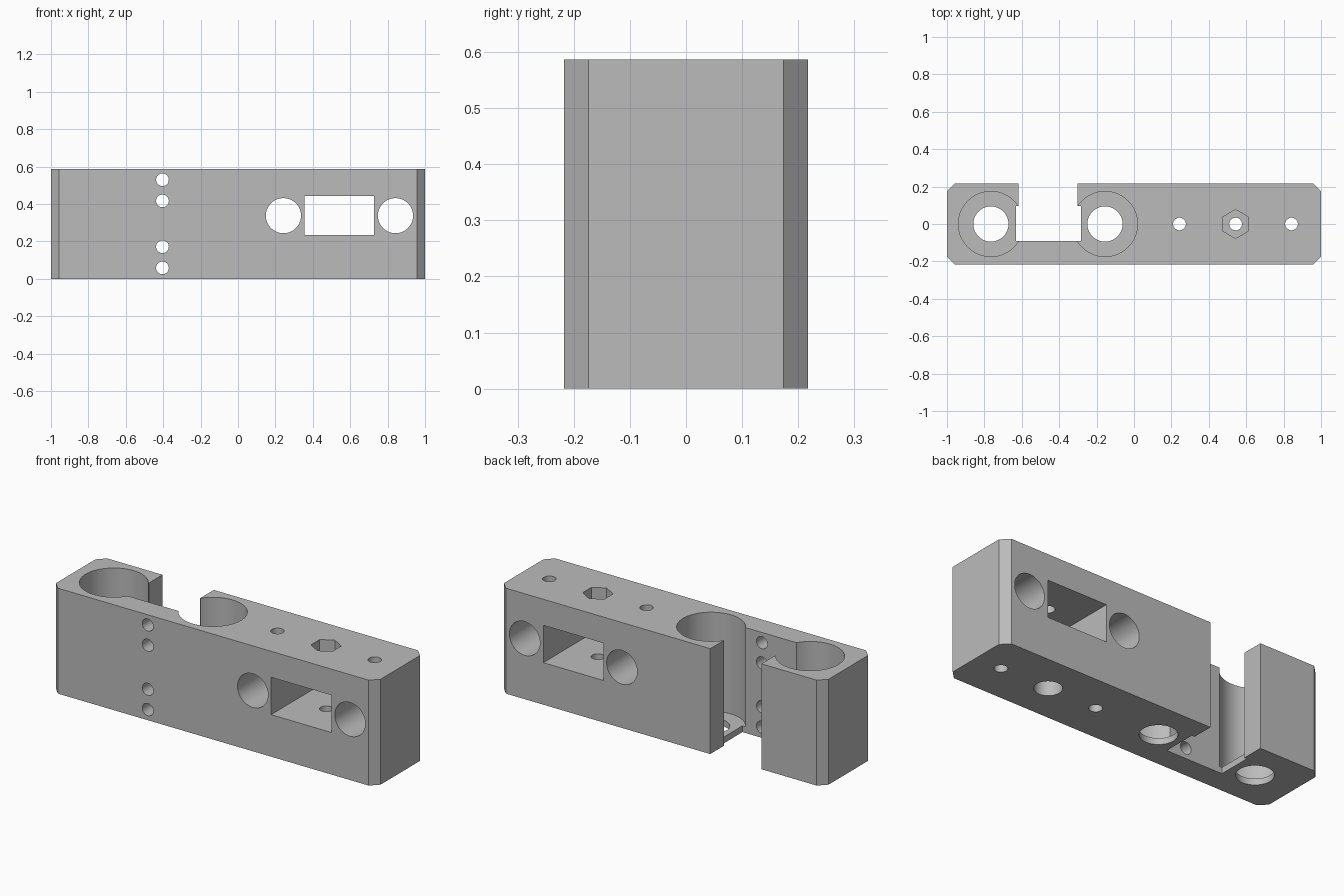
import bpy, bmesh, math
from mathutils import Matrix, Vector

cube = bpy.data.objects.get("Cube")
if cube:
    bpy.data.objects.remove(cube, do_unlink=True)

H, D = 0.587, 0.217          # block height, half depth
HOLE, BOLT = 0.094, 0.034    # large and small hole radii

grey = bpy.data.materials.new("plain grey")
grey.use_nodes = True
colour = (0.5, 0.5, 0.5, 1)
grey.diffuse_color = colour
grey.node_tree.nodes["Principled BSDF"].inputs["Base Color"].default_value = colour


def to_object(bm, name):
    bmesh.ops.recalc_face_normals(bm, faces=bm.faces)
    mesh = bpy.data.meshes.new(name)
    bm.to_mesh(mesh)
    bm.free()
    mesh.materials.append(grey)
    obj = bpy.data.objects.new(name, mesh)
    bpy.context.scene.collection.objects.link(obj)
    return obj


def box(name, low, high):
    bm = bmesh.new()
    bmesh.ops.create_cube(bm, size=1)
    low, high = Vector(low), Vector(high)
    bmesh.ops.scale(bm, vec=high - low, verts=bm.verts)
    bmesh.ops.translate(bm, vec=(low + high) / 2, verts=bm.verts)
    return to_object(bm, name)


def prism(name, start, end, radius, sides=64, spin=0):
    """Straight prism between two points along y or z."""
    start, end = Vector(start), Vector(end)
    axis = end - start
    turn = Matrix.Rotation(math.pi / 2, 4, 'X') if abs(axis.y) > abs(axis.z) else Matrix()
    bm = bmesh.new()
    bmesh.ops.create_cone(bm, cap_ends=True, segments=sides, radius1=radius,
                          radius2=radius, depth=axis.length)
    bm.transform(Matrix.Translation((start + end) / 2) @ turn @ Matrix.Rotation(spin, 4, 'Z'))
    return to_object(bm, name)


def cut(cutter):
    """Subtract a cutter from the block and discard it."""
    mod = block.modifiers.new("cut", 'BOOLEAN')
    mod.operation, mod.solver, mod.object = 'DIFFERENCE', 'EXACT', cutter
    bpy.context.view_layer.objects.active = block
    bpy.ops.object.modifier_apply(modifier=mod.name)
    bpy.data.objects.remove(cutter, do_unlink=True)


def hex_spin(axis_point):
    """Turn that puts a hexagon corner on the wanted local axis."""
    return math.atan2(axis_point[1], axis_point[0])


# Main block with chamfered upright corners
bm = bmesh.new()
bmesh.ops.create_cube(bm, size=1)
bmesh.ops.scale(bm, vec=(2, 2 * D, H), verts=bm.verts)
bmesh.ops.translate(bm, vec=(0, 0, H / 2), verts=bm.verts)
upright = [e for e in bm.edges if abs(e.verts[0].co.z - e.verts[1].co.z) > 0.1]
bmesh.ops.bevel(bm, geom=upright, offset=0.043, offset_type='OFFSET',
                segments=1, affect='EDGES')
block = to_object(bm, "mounting_block")
bpy.context.view_layer.objects.active = block
block.select_set(True)

# Bearing bores with a thin holed floor
for x in (-0.765, -0.155):
    cut(prism("bore", (x, 0, 0.035), (x, 0, H + 0.1), 0.174))
    cut(prism("floor_hole", (x, 0, -0.1), (x, 0, 0.2), HOLE))

# Belt pocket between the bores, open at the back
cut(box("pocket", (-0.632, -0.091, -0.1), (-0.284, 0.097, H + 0.1)))
cut(box("slot", (-0.617, 0, -0.1), (-0.301, D + 0.1, H + 0.1)))

# Front-to-back window and large holes
cut(box("window", (0.356, -D - 0.1, 0.234), (0.727, D + 0.1, 0.442)))
for x in (0.243, 0.842):
    cut(prism("cross_hole", (x, -D - 0.1, 0.338), (x, D + 0.1, 0.338), HOLE))

# Upright bolt holes, with a nut recess on top and a head recess below
for x in (0.243, 0.543, 0.842):
    cut(prism("bolt_hole", (x, 0, -0.1), (x, 0, H + 0.1), BOLT))
cut(prism("nut_recess", (0.543, 0, H - 0.065), (0.543, 0, H + 0.1), 0.077, 6, hex_spin((1, 0))))
cut(prism("head_recess", (0.543, 0, -0.1), (0.543, 0, 0.1), 0.07))

# Bolt holes and nut recesses through the front wall
for z in (0.059, 0.172, 0.417, 0.53):
    cut(prism("wall_hole", (-0.404, -D - 0.1, z), (-0.404, 0, z), BOLT, 32))
for z in (0.172, 0.417):
    cut(prism("wall_nut", (-0.404, -D - 0.1, z), (-0.404, -D + 0.055, z), 0.075, 6, hex_spin((0, 1))))

# One colour, smooth bores, crisp edges
block.data.materials.clear()
block.data.materials.append(grey)
for face in block.data.polygons:
    face.material_index = 0
bpy.ops.object.select_all(action='DESELECT')
block.select_set(True)
bpy.context.view_layer.objects.active = block
bpy.ops.object.shade_smooth_by_angle(angle=math.radians(30))
